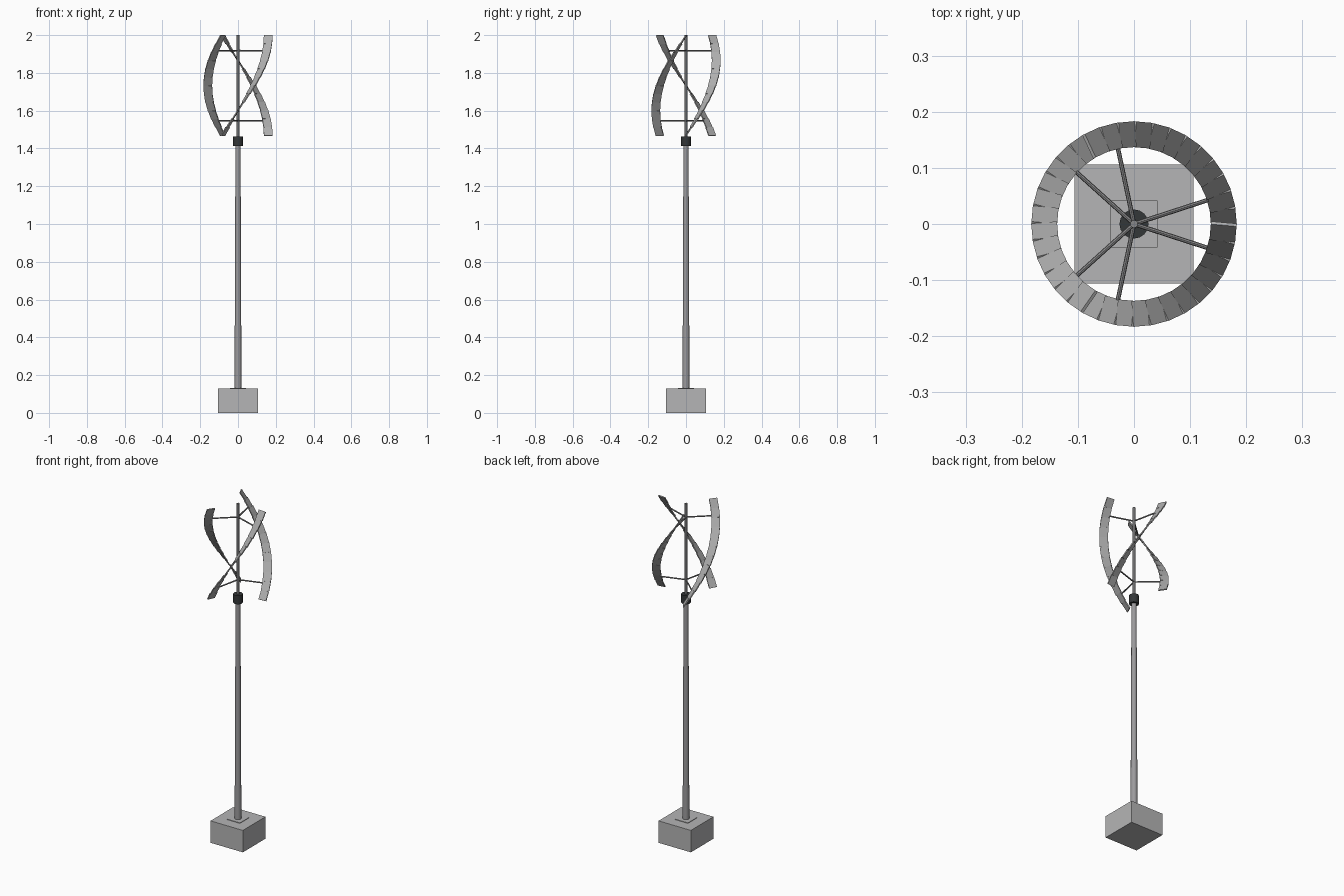
import bpy, bmesh, math
from mathutils import Vector, Matrix

if "Cube" in bpy.data.objects:
    bpy.data.objects.remove(bpy.data.objects["Cube"])


def material(name, r, g, b):
    m = bpy.data.materials.new(name)
    m.diffuse_color = (r, g, b, 1)
    m.use_nodes = True
    m.node_tree.nodes["Principled BSDF"].inputs["Base Color"].default_value = m.diffuse_color
    return m


CONCRETE = material("concrete_grey", 0.46, 0.46, 0.465)
POLE = material("pole_grey", 0.33, 0.325, 0.335)
DARK = material("dark_hub", 0.034, 0.038, 0.04)
STEEL = material("steel_grey", 0.25, 0.25, 0.255)
BLADE = material("blade_grey", 0.43, 0.43, 0.43)


def finish(bm, name, mat, smooth=False):
    me = bpy.data.meshes.new(name)
    bm.to_mesh(me)
    bm.free()
    me.materials.append(mat)
    ob = bpy.data.objects.new(name, me)
    bpy.context.collection.objects.link(ob)
    if smooth:
        bpy.ops.object.select_all(action='DESELECT')
        ob.select_set(True)
        bpy.context.view_layer.objects.active = ob
        bpy.ops.object.shade_smooth_by_angle(angle=math.radians(40))
    return ob


def add_box(bm, matrix, size):
    bmesh.ops.create_cube(bm, size=1, matrix=matrix @ Matrix.Diagonal((*size, 1)))


def block(name, half, z0, z1, mat):
    bm = bmesh.new()
    add_box(bm, Matrix.Translation((0, 0, (z0 + z1) / 2)), (2 * half, 2 * half, z1 - z0))
    finish(bm, name, mat)


def rod(name, a, b, r0, r1, mat, sides=16, smooth=True):
    a, b = Vector(a), Vector(b)
    rot = (b - a).to_track_quat('Z', 'Y').to_matrix().to_4x4()
    bm = bmesh.new()
    bmesh.ops.create_cone(bm, cap_ends=True, segments=sides, radius1=r0, radius2=r1,
                          depth=(b - a).length,
                          matrix=Matrix.Translation((a + b) / 2) @ rot)
    finish(bm, name, mat, smooth)


# Foundation and thin mounting plate
block("foundation_block", 0.106, 0, 0.13, CONCRETE)
block("mounting_plate", 0.042, 0.13, 0.133, CONCRETE)

# Tapered mast
rod("mast", (0, 0, 0.13), (0, 0, 1.42), 0.0185, 0.0135, POLE)

# Generator hub and rotor shaft
rod("generator_hub", (0, 0, 1.413), (0, 0, 1.464), 0.026, 0.026, DARK, 16)
rod("rotor_shaft", (0, 0, 1.46), (0, 0, 2.0), 0.007, 0.007, STEEL, 12)

# Helical blades made of overlapping flat panels, with two arms each
Z0, Z1, R, STEPS = 1.468, 1.998, 0.16, 12
SWEEP = math.radians(120)


def helix(start, t, r=R):
    a = start + SWEEP * t
    return Vector((r * math.cos(a), r * math.sin(a), Z0 + (Z1 - Z0) * t))


for k in range(3):
    start = k * SWEEP
    bm = bmesh.new()
    for s in range(STEPS):
        p, q = helix(start, s / STEPS), helix(start, (s + 1) / STEPS)
        along = (q - p).normalized()
        mid = (p + q) / 2
        radial = Vector((mid.x, mid.y, 0)).normalized()
        rot = Matrix((radial, along, radial.cross(along))).transposed().to_4x4()
        add_box(bm, Matrix.Translation(mid) @ rot, (0.046, (q - p).length * 1.01, 0.006))
    finish(bm, f"helical_blade_{k + 1}", BLADE)
    for label, t in (("lower", 0.15), ("upper", 0.85)):
        end = helix(start, t, 0.139)
        rod(f"{label}_arm_{k + 1}", (0, 0, end.z), end, 0.004, 0.004, STEEL, 8)
